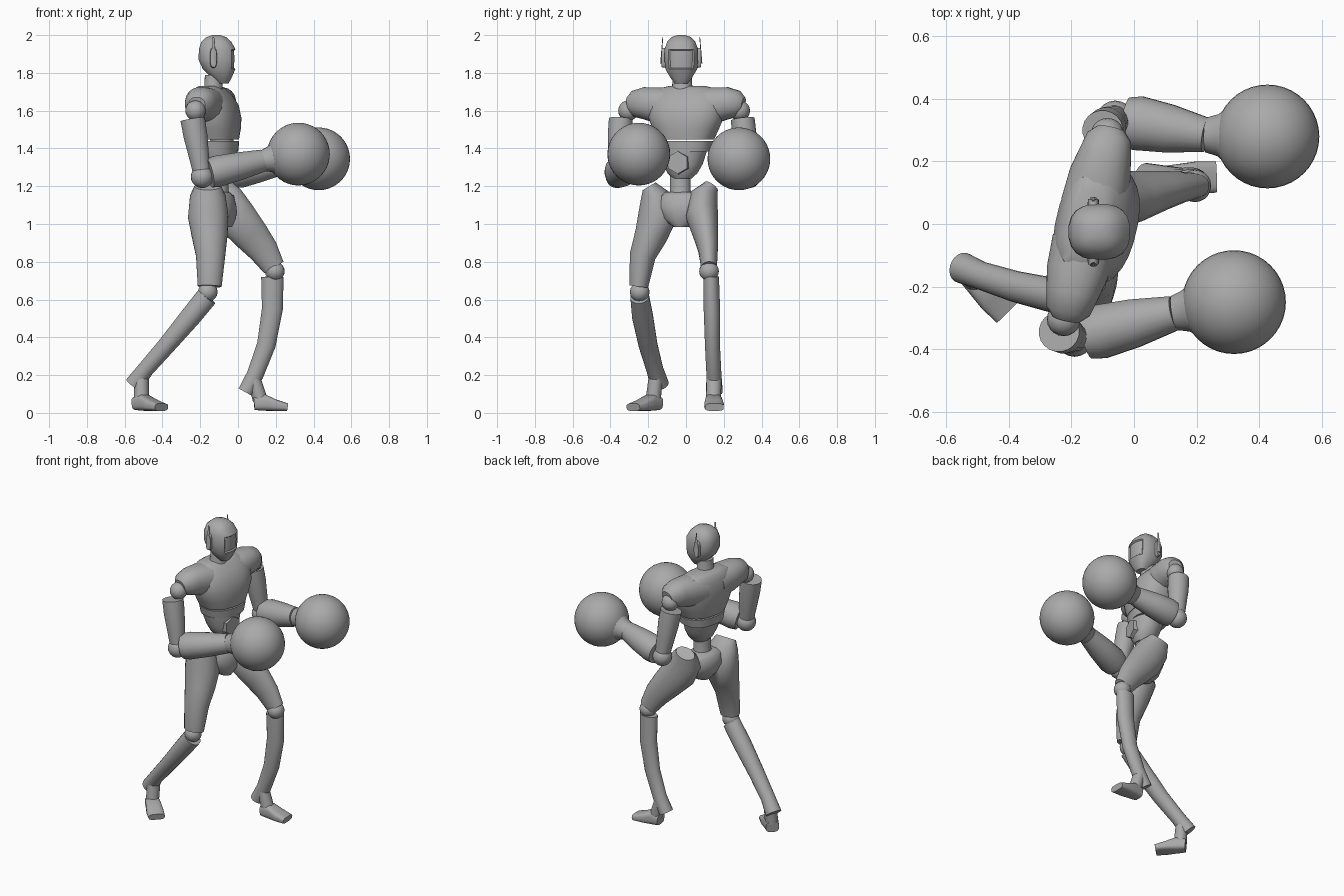
import bpy, bmesh, math
from mathutils import Vector as V

cube = bpy.data.objects.get("Cube")
if cube:
    bpy.data.objects.remove(cube, do_unlink=True)

grey = bpy.data.materials.new("plain grey")
grey.use_nodes = True
COLOUR = (0.4, 0.4, 0.4, 1)
grey.diffuse_color = COLOUR
grey.node_tree.nodes["Principled BSDF"].inputs["Base Color"].default_value = COLOUR

UP, FORWARD, SIDE = V((0, 0, 1)), V((1, 0, 0)), V((0, 1, 0))
LEFT = V((.23, .97, 0)).normalized()      # shoulder line of the twisted torso
FRONT = LEFT.cross(UP).normalized()


def finish(name, bm, angle=40):
    bmesh.ops.recalc_face_normals(bm, faces=bm.faces)
    for f in bm.faces:
        f.smooth = True
    for e in bm.edges:
        e.smooth = e.calc_face_angle(0) < math.radians(angle)
    mesh = bpy.data.meshes.new(name)
    bm.to_mesh(mesh)
    bm.free()
    mesh.materials.append(grey)
    ob = bpy.data.objects.new(name, mesh)
    bpy.context.collection.objects.link(ob)
    return ob


def loft(name, rings, side=SIDE, axis=None, power=1.0, sides=20, edit=None):
    """Skin rings of (centre, half width along side, half depth)."""
    bm = bmesh.new()
    rows = []
    for i, (c, a, b) in enumerate(rings):
        before, after = rings[max(i - 1, 0)][0], rings[min(i + 1, len(rings) - 1)][0]
        t = (axis or V(after) - V(before)).normalized()
        u = (side - t * side.dot(t)).normalized()
        w = t.cross(u)
        row = []
        for k in range(sides):
            q = math.tau * (k + .5) / sides
            x, y = (math.copysign(abs(n) ** power, n) for n in (math.cos(q), math.sin(q)))
            row.append(bm.verts.new(V(c) + u * x * a + w * y * b))
        rows.append(row)
    for r, s in zip(rows, rows[1:]):
        for k in range(sides):
            m = (k + 1) % sides
            bm.faces.new((r[k], r[m], s[m], s[k]))
    bm.faces.new(rows[0])
    bm.faces.new(rows[-1])
    bmesh.ops.recalc_face_normals(bm, faces=bm.faces)
    if edit:
        edit(bm)
    return finish(name, bm)


def stack(name, centre, levels, side=LEFT, **kw):
    """Upright loft from (height, half width, half depth, forward shift)."""
    ahead = side.cross(UP)
    rings = [(V((*centre, z)) + ahead * s, a, b) for z, a, b, s in levels]
    return loft(name, rings, side, UP, **kw)


def ball(name, centre, radius, segs=20):
    bm = bmesh.new()
    bmesh.ops.create_uvsphere(bm, u_segments=segs, v_segments=segs // 2, radius=radius)
    bmesh.ops.translate(bm, verts=bm.verts, vec=V(centre))
    return finish(name, bm)


# Head with a sunken visor
def visor(bm):
    picked = [f for f in bm.faces if f.normal.x > .6
              and 1.82 < f.calc_center_median().z < 1.93]
    bmesh.ops.inset_region(bm, faces=picked, thickness=.006, depth=-.008)


stack("head", (-.11, -.025),
      [(1.745, .035, .03, .03), (1.77, .055, .05, .025), (1.82, .085, .087, .01),
       (1.87, .09, .1, 0), (1.925, .09, .098, 0), (1.965, .075, .08, -.005),
       (1.99, .05, .052, -.005), (2.0, .02, .02, -.005)],
      side=SIDE, power=.8, edit=visor)
stack("neck", (-.13, -.02), [(1.66, .07, .065, 0), (1.71, .055, .05, 0), (1.79, .05, .045, 0)])
for label, y, s in (("left", .068, 1), ("right", -.118, -1)):
    loft(label + "_ear", [((-.13, y - s * .015, 1.88), .055, .02), ((-.13, y + s * .012, 1.88), .05, .017)],
         UP, SIDE, .7)
    loft(label + "_antenna", [((-.13, y + s * .015, 1.85), .004, .012),
                              ((-.13, y + s * .005, 1.99), .002, .004)], sides=6)

# Torso
stack("chest", (-.12, 0),
      [(1.447, .15, .115, .005), (1.5, .175, .125, .003), (1.56, .2, .13, 0),
       (1.63, .205, .122, -.008), (1.68, .19, .1, -.02), (1.715, .16, .075, -.03),
       (1.73, .1, .055, -.03)], power=.85, sides=28)
stack("rib_band", (-.115, 0), [(1.385, .135, .112, 0), (1.44, .148, .117, 0)], power=.85, sides=28)
stack("abdomen", (-.11, -.015),
      [(1.24, .05, .05, .02), (1.27, .08, .075, .015), (1.32, .108, .09, .01), (1.39, .128, .103, 0)])
stack("waist", (-.1, -.03), [(1.1, .07, .065, 0), (1.18, .055, .05, 0), (1.27, .055, .05, 0)])
buckle = V((-.11, -.02, 1.325)) + FRONT * .1
loft("belly_plate", [(buckle - FRONT * .03, .065, .065), (buckle + FRONT * .008, .06, .06)],
     LEFT, sides=6)
for label, s in (("left", 1), ("right", -1)):
    def at(d, z):
        return V((-.145, 0, z)) + LEFT * d * s
    loft(label + "_shoulder",
         [(at(.06, 1.62), .1, .105), (at(.16, 1.63), .095, .1), (at(.23, 1.64), .085, .085),
          (at(.285, 1.635), .07, .072), (at(.312, 1.63), .042, .045)], UP, power=.9)


# Arms ending in round gloves
def arm(label, shoulder, sleeve, elbow, wrist, glove):
    shoulder, sleeve, elbow, wrist, glove = map(V, (shoulder, sleeve, elbow, wrist, glove))
    ball(label + "_shoulder_joint", shoulder, .054)
    loft(label + "_upper_arm",
         [(sleeve, .064, .066), (sleeve.lerp(elbow, .3), .064, .064),
          (sleeve.lerp(elbow, .7), .053, .053), (elbow, .045, .045)])
    ball(label + "_elbow_joint", elbow - UP * .01, .06)
    start = elbow.lerp(wrist, .12)
    loft(label + "_forearm",
         [(start, .078, .078), (start.lerp(wrist, .15), .088, .084),
          (start.lerp(wrist, .55), .078, .075), (wrist, .056, .06)])
    cuff = wrist.lerp(glove, .5)
    loft(label + "_cuff", [(wrist, .056, .056), (wrist.lerp(cuff, .4), .068, .068),
                           (cuff, .115, .115), (glove, .14, .14)])
    ball(label + "_glove", glove, .166, 40)


arm("right", (-.225, -.305, 1.6), (-.24, -.345, 1.555), (-.19, -.365, 1.26),
    (.13, -.285, 1.335), (.32, -.25, 1.37))
arm("left", (-.085, .285, 1.6), (-.1, .3, 1.555), (-.06, .335, 1.26),
    (.23, .285, 1.32), (.427, .28, 1.345))

# Hips and thighs
stack("pelvis", (-.11, -.02),
      [(.985, .04, .06, .02), (1.03, .11, .09, .01), (1.09, .15, .1, 0), (1.15, .14, .085, 0),
       (1.17, .1, .06, 0)])
loft("right_thigh",
     [((-.16, -.195, 1.2), .04, .07), ((-.16, -.165, 1.15), .078, .095),
      ((-.158, -.15, 1.04), .105, .108), ((-.15, -.185, .94), .088, .096),
      ((-.145, -.23, .83), .07, .078), ((-.15, -.25, .67), .05, .064)])
loft("left_thigh",
     [((-.09, .135, 1.2), .04, .065), ((-.075, .095, 1.14), .075, .1),
      ((-.015, .085, 1.04), .085, .11), ((.07, .105, .94), .066, .095),
      ((.135, .117, .86), .052, .08), ((.19, .122, .77), .042, .06)])


# Lower legs
def shin(label, knee, rings):
    ball(label + "_knee_joint", knee, .052)
    loft(label + "_shin", rings)


shin("right", (-.16, -.245, .64),
     [((-.165, -.245, .615), .05, .058), ((-.25, -.23, .51), .056, .056),
      ((-.38, -.2, .355), .05, .048), ((-.49, -.165, .23), .045, .044),
      ((-.55, -.14, .15), .05, .05)])
shin("left", (.195, .122, .75),
     [((.182, .133, .72), .042, .06), ((.182, .137, .55), .044, .056),
      ((.15, .14, .36), .04, .05), ((.09, .148, .2), .04, .045), ((.04, .15, .11), .045, .042)])


# Feet
def foot(label, heel, toe, ankle):
    heel, toe = V((*heel, 0)), V((*toe, 0))

    def at(t, z):
        return heel.lerp(toe, t) + UP * z
    across = UP.cross(toe - heel)
    loft(label + "_foot",
         [(at(0, .05), .04, .035), (at(.3, .055), .045, .044),
          (at(.65, .04), .052, .03), (at(1, .03), .05, .02)], across, power=.6)
    loft(label + "_ankle", [(V(ankle), .04, .035), (at(.18, .07), .04, .04)], across)


foot("right", (-.535, -.15), (-.405, -.28), (-.51, -.16, .19))
foot("left", (.085, .145), (.262, .15), (.085, .148, .18))
